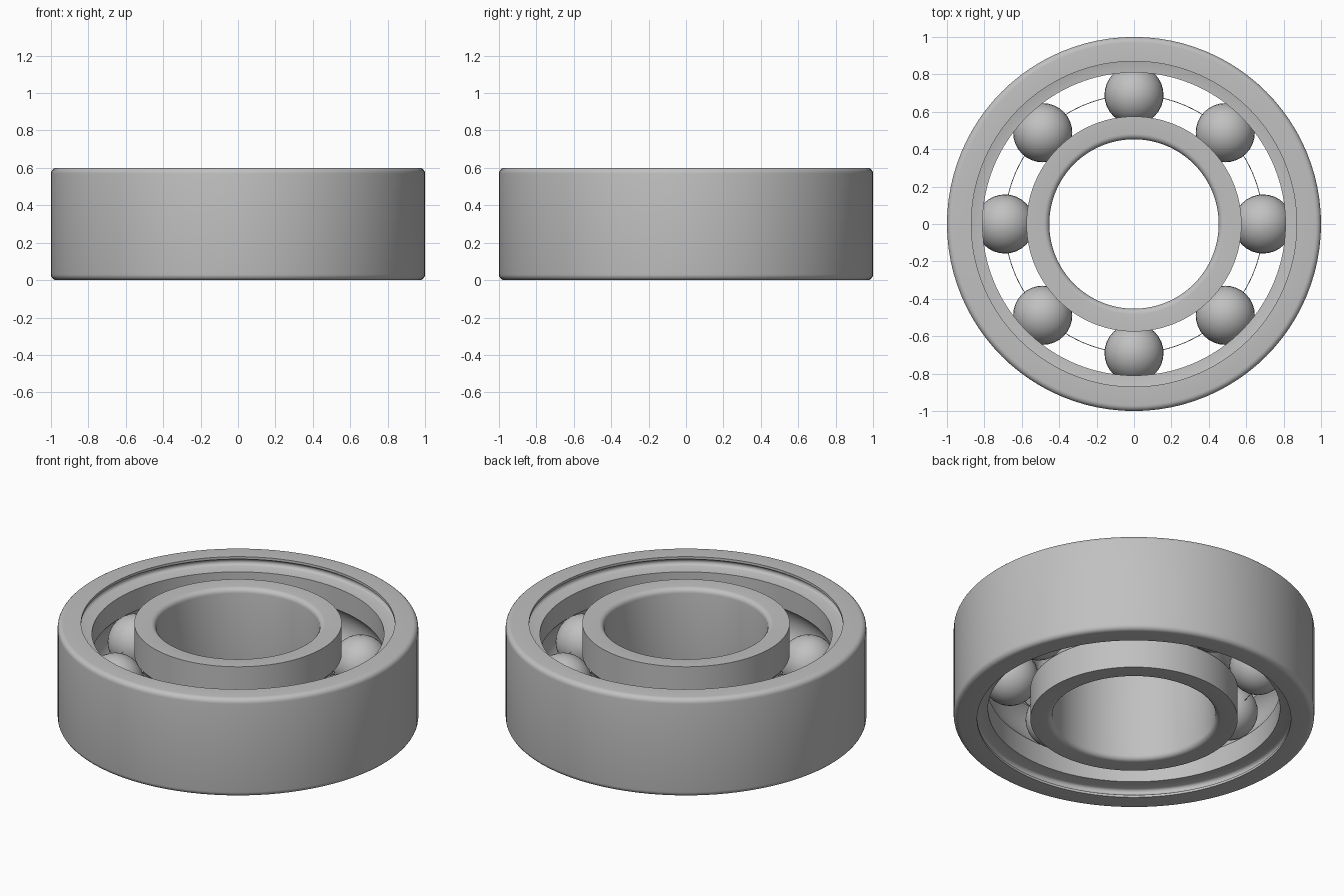
import bpy, bmesh, math

if "Cube" in bpy.data.objects:
    bpy.data.objects.remove(bpy.data.objects["Cube"])

MID, PITCH, BALL = 0.3, 0.69, 0.158
GROOVE = 0.16

steel = bpy.data.materials.new("steel grey")
steel.diffuse_color = (0.53, 0.53, 0.53, 1)
steel.use_nodes = True
steel.node_tree.nodes["Principled BSDF"].inputs["Base Color"].default_value = steel.diffuse_color


def finish(obj, angle=35):
    obj.data.materials.append(steel)
    bpy.ops.object.select_all(action='DESELECT')
    obj.select_set(True)
    bpy.context.view_layer.objects.active = obj
    bpy.ops.object.shade_smooth_by_angle(angle=math.radians(angle))


def arc(cr, cz, rad, a0, a1, n):
    """Points on an arc in the (radius, height) plane, angles in degrees."""
    pts = []
    for i in range(n + 1):
        a = math.radians(a0 + (a1 - a0) * i / n)
        pts.append((cr + rad * math.cos(a), cz + rad * math.sin(a)))
    return pts


def lathe(name, half, segs=96):
    """Mirror an upper half profile about mid height and turn it round z."""
    profile = half + [(r, 2 * MID - z) for r, z in reversed(half)]
    bm = bmesh.new()
    rings = []
    for s in range(segs):
        a = 2 * math.pi * s / segs
        rings.append([bm.verts.new((r * math.cos(a), r * math.sin(a), z))
                      for r, z in profile])
    n = len(profile)
    for s in range(segs):
        p, q = rings[s], rings[(s + 1) % segs]
        for i in range(n):
            j = (i + 1) % n
            bm.faces.new((p[i], q[i], q[j], p[j]))
    bmesh.ops.recalc_face_normals(bm, faces=bm.faces)
    me = bpy.data.meshes.new(name)
    bm.to_mesh(me)
    bm.free()
    obj = bpy.data.objects.new(name, me)
    bpy.context.collection.objects.link(obj)
    finish(obj)


# Outer ring: rounded rim, undercut seal recess, shoulder, ball groove
shoulder = math.degrees(math.acos((0.81 - PITCH) / GROOVE))
lathe("outer_ring",
      arc(0.97, 0.57, 0.03, 0, 90, 5)
      + [(0.87, 0.6), (0.87, 0.585)]
      + arc(0.875, 0.56, 0.02, 60, -80, 6)
      + [(0.81, 0.535)]
      + arc(PITCH, MID, GROOVE, shoulder, 4, 7))

# Inner ring: rounded bore edge, sharp outer edge, ball groove
inner = math.degrees(math.acos((PITCH - 0.575) / GROOVE))
lathe("inner_ring",
      arc(0.483, 0.57, 0.03, 180, 90, 5)
      + [(0.575, 0.6)]
      + arc(PITCH, MID, GROOVE, 180 - inner, 176, 7))

# Balls
for i in range(8):
    a = i * math.pi / 4
    bpy.ops.mesh.primitive_uv_sphere_add(
        segments=32, ring_count=16, radius=BALL,
        location=(PITCH * math.cos(a), PITCH * math.sin(a), MID))
    ball = bpy.context.object
    ball.name = f"ball_{i + 1}"
    finish(ball)

# Thin wire joining the balls
bpy.ops.mesh.primitive_torus_add(
    major_segments=96, minor_segments=6, major_radius=PITCH,
    minor_radius=0.002, location=(0, 0, MID))
wire = bpy.context.object
wire.name = "ball_wire"
finish(wire, 80)
